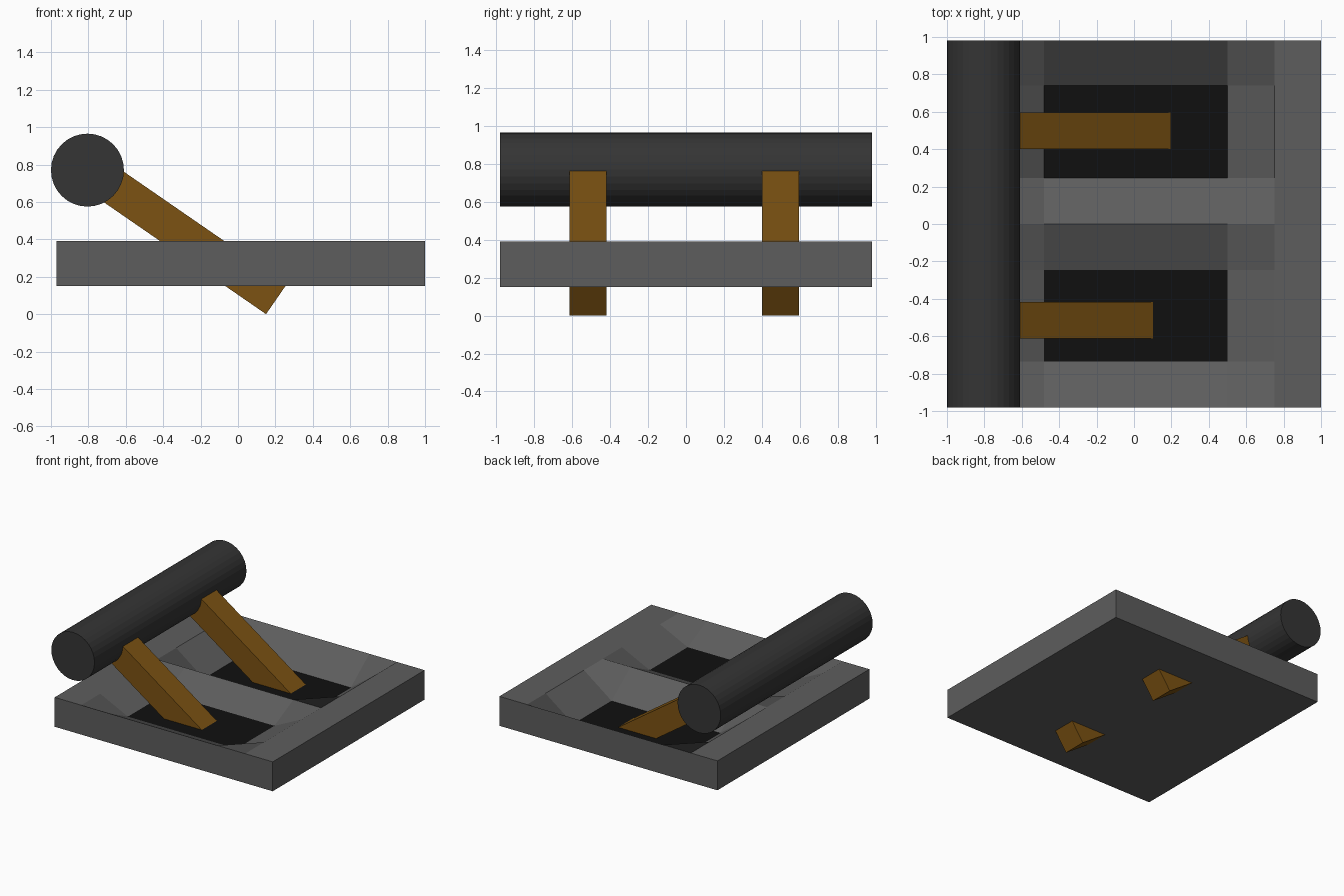
import bpy, bmesh, math
from mathutils import Matrix, Vector

if "Cube" in bpy.data.objects:
    bpy.data.objects.remove(bpy.data.objects["Cube"])


def material(name, rgb):
    m = bpy.data.materials.new(name)
    m.diffuse_color = (*rgb, 1)
    m.use_nodes = True
    m.node_tree.nodes["Principled BSDF"].inputs["Base Color"].default_value = m.diffuse_color
    return m


GREY = material("plate_grey", (0.11, 0.11, 0.11))
BLACK = material("pit_black", (0.005, 0.005, 0.005))
DARK = material("roller_dark", (0.035, 0.035, 0.035))
BROWN = material("arm_brown", (0.2, 0.085, 0.006))


def add_object(name, bm, *mats):
    mesh = bpy.data.meshes.new(name)
    bm.to_mesh(mesh)
    bm.free()
    ob = bpy.data.objects.new(name, mesh)
    bpy.context.collection.objects.link(ob)
    for m in mats:
        mesh.materials.append(m)
    return ob


# Base plate: slab whose top grid is pushed down into two sloped pits
XS = [-0.97, -0.73, -0.48, 0.5, 0.75, 1.0]
YS = [-0.98, -0.735, -0.245, 0.0, 0.245, 0.74, 0.98]
TOP, BOTTOM = 0.39, 0.15
PIT_ROWS = {1: 0.27, 2: 0.27, 4: 0.205, 5: 0.205}

bm = bmesh.new()
grid = [[bm.verts.new((x, y, PIT_ROWS.get(j, TOP) if i in (2, 3) else TOP))
         for j, y in enumerate(YS)] for i, x in enumerate(XS)]
for i in range(len(XS) - 1):
    for j in range(len(YS) - 1):
        f = bm.faces.new((grid[i][j], grid[i + 1][j], grid[i + 1][j + 1], grid[i][j + 1]))
        f.material_index = 1 if i == 2 and j in (1, 4) else 0
rim = ([row[0] for row in grid] + grid[-1][1:]
       + [row[-1] for row in reversed(grid[:-1])] + grid[0][-2:0:-1])
low = [bm.verts.new((v.co.x, v.co.y, BOTTOM)) for v in rim]
for k in range(len(rim)):
    n = (k + 1) % len(rim)
    bm.faces.new((rim[k], low[k], low[n], rim[n]))
bm.faces.new(low[::-1])
bmesh.ops.recalc_face_normals(bm, faces=bm.faces)
add_object("base_plate", bm, GREY, BLACK)

# Roller lying along y
bm = bmesh.new()
bmesh.ops.create_cone(bm, cap_ends=True, segments=32, radius1=0.195, radius2=0.195, depth=1.96,
                      matrix=Matrix.Translation((-0.805, 0, 0.77)) @ Matrix.Rotation(math.pi / 2, 4, 'X'))
roller = add_object("roller", bm, DARK)

# Slanted arms running from inside the roller down through the plate
W = 0.195
along = Vector((math.cos(math.radians(34.6)), 0, -math.sin(math.radians(34.6))))
across = Vector((-along.z, 0, along.x))
tip = Vector((0.15, 0, 0.0)) + across * W / 2
LENGTH = 1.1
for name, y in (("front_arm", -0.515), ("back_arm", 0.4975)):
    bm = bmesh.new()
    centre = tip - along * LENGTH / 2 + Vector((0, y, 0))
    bmesh.ops.create_cube(bm, size=1, matrix=Matrix.Translation(centre)
                          @ Matrix.Rotation(math.radians(34.6), 4, 'Y')
                          @ Matrix.Diagonal((LENGTH, W, W, 1)))
    add_object(name, bm, BROWN)
